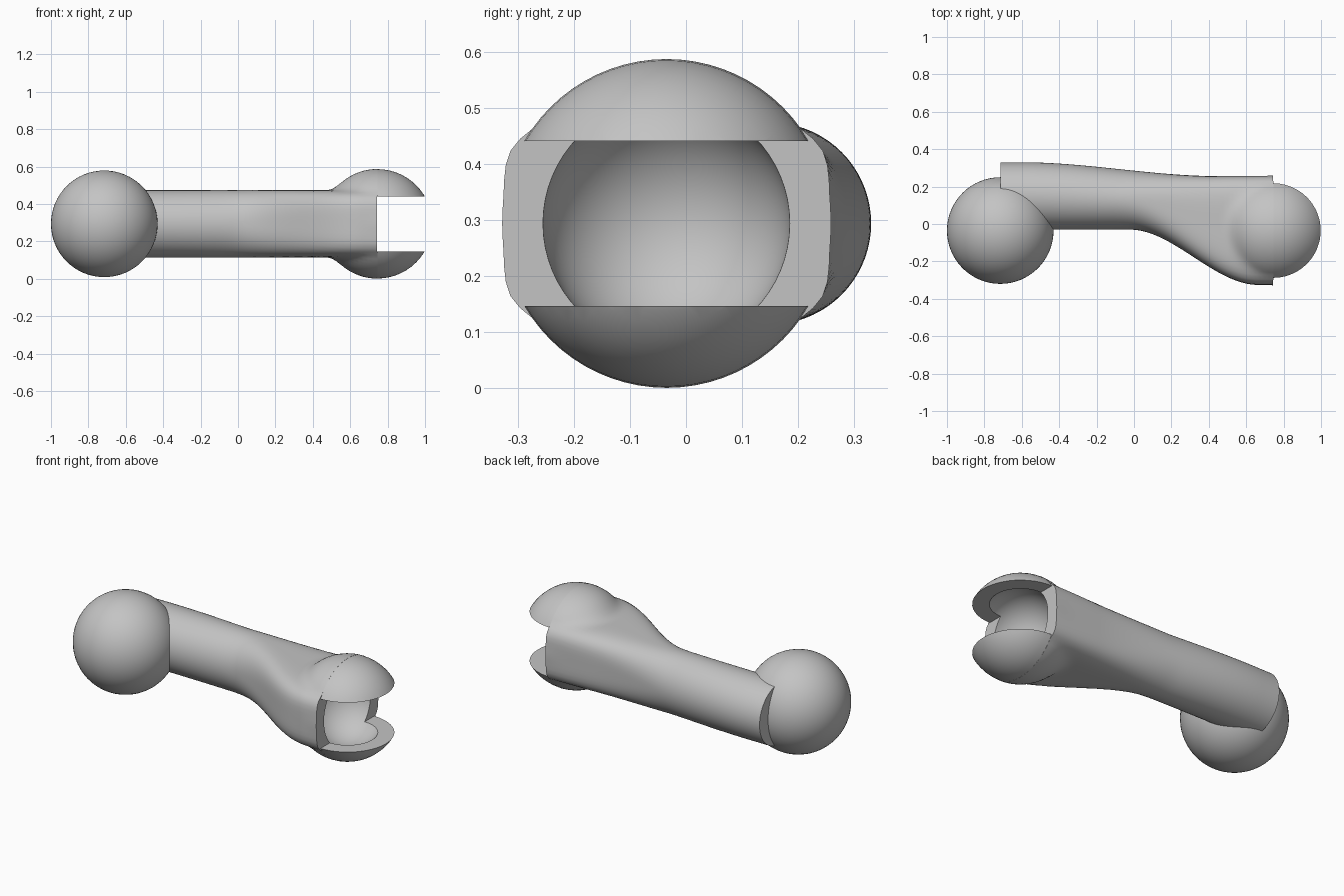
import bpy, bmesh
from math import sin, cos, pi, sqrt

if "Cube" in bpy.data.objects:
    bpy.data.objects.remove(bpy.data.objects["Cube"])

grey = bpy.data.materials.new("plain_grey")
grey.use_nodes = True
colour = (0.55, 0.55, 0.55, 1)
grey.diffuse_color = colour
grey.node_tree.nodes["Principled BSDF"].inputs["Base Color"].default_value = colour

BALL_X, SOCKET_X = -0.715, 0.745
MID_Y, MID_Z = -0.035, 0.294
BALL_R, SOCKET_R, CAVITY_R = 0.285, 0.293, 0.22
ARM_HALF, SLOT_HALF = 0.18, 0.147
SEGS = 72


def ease(x, x0, x1, a, b):
    t = min(max((x - x0) / (x1 - x0), 0), 1)
    return a + (b - a) * t * t * (3 - 2 * t)


def smooth_max(a, b, k):
    h = max(k - abs(a - b), 0) / k
    return max(a, b) + h * h * k / 4


def finish(obj):
    obj.data.materials.clear()
    obj.data.materials.append(grey)
    bpy.ops.object.select_all(action='DESELECT')
    obj.select_set(True)
    bpy.context.view_layer.objects.active = obj
    bpy.ops.object.shade_smooth_by_angle(angle=0.52)


def sphere(name, x, r):
    bpy.ops.mesh.primitive_uv_sphere_add(segments=64, ring_count=32, radius=r,
                                         location=(x, MID_Y, MID_Z))
    bpy.context.object.name = name
    return bpy.context.object


def arm_ring(x):
    """Round section at the ball, widening to a soft box that blends into the socket."""
    back = ease(x, -0.6, 0.45, 0.33, 0.256)
    front = ease(x, -0.02, 0.66, -0.03, -0.325)
    half, centre = (back - front) / 2, (back + front) / 2
    power = ease(x, -0.1, 0.7, 2, 5)
    globe = sqrt(max(SOCKET_R ** 2 - (x - SOCKET_X) ** 2, 0))
    blend = ease(x, 0.5, SOCKET_X, 0.05, 0.004)
    ring = []
    for i in range(SEGS):
        c, s = cos(2 * pi * i / SEGS), sin(2 * pi * i / SEGS)
        r = (abs(c / half) ** power + abs(s / ARM_HALF) ** power) ** (-1 / power)
        r = smooth_max(r, globe, blend)
        ring.append((x, centre + r * c, MID_Z + r * s))
    return ring


def cap_ring(angle):
    """Section of the outer socket shell beyond the end of the arm."""
    r = SOCKET_R * cos(angle) * 0.998
    return [(SOCKET_X + SOCKET_R * sin(angle), MID_Y + r * cos(2 * pi * i / SEGS),
             MID_Z + r * sin(2 * pi * i / SEGS)) for i in range(SEGS)]


# Arm and socket shell as one loft
STEPS, CAPS = 60, 14
rings = [arm_ring(BALL_X + (SOCKET_X - BALL_X) * i / STEPS) for i in range(STEPS + 1)]
rings += [cap_ring(pi / 2 * i / CAPS) for i in range(CAPS)]
bm = bmesh.new()
loops = [[bm.verts.new(p) for p in ring] for ring in rings]
for a, b in zip(loops, loops[1:]):
    for i in range(SEGS):
        j = (i + 1) % SEGS
        bm.faces.new((a[i], a[j], b[j], b[i]))
bm.faces.new(loops[0])
tip = bm.verts.new((SOCKET_X + SOCKET_R, MID_Y, MID_Z))
for i in range(SEGS):
    bm.faces.new((loops[-1][i], loops[-1][(i + 1) % SEGS], tip))
bmesh.ops.recalc_face_normals(bm, faces=bm.faces)
mesh = bpy.data.meshes.new("arm_with_socket")
bm.to_mesh(mesh)
bm.free()
arm = bpy.data.objects.new("arm_with_socket", mesh)
bpy.context.collection.objects.link(arm)

# Slot and round cavity cut out of the socket
bpy.ops.mesh.primitive_cube_add(size=1, location=(SOCKET_X + 0.499, MID_Y, MID_Z))
slot = bpy.context.object
slot.name = "slot_cutter"
slot.scale = (1, 1, 2 * SLOT_HALF)
cavity = sphere("cavity_cutter", SOCKET_X, CAVITY_R)
bpy.context.view_layer.objects.active = arm
for cutter in (slot, cavity):
    cutter.hide_render = True
    cut = arm.modifiers.new(cutter.name, 'BOOLEAN')
    cut.operation = 'DIFFERENCE'
    cut.solver = 'EXACT'
    cut.object = cutter
    bpy.ops.object.modifier_apply(modifier=cut.name)
    bpy.data.objects.remove(cutter)
finish(arm)

# Ball at the other end
finish(sphere("ball", BALL_X, BALL_R))
